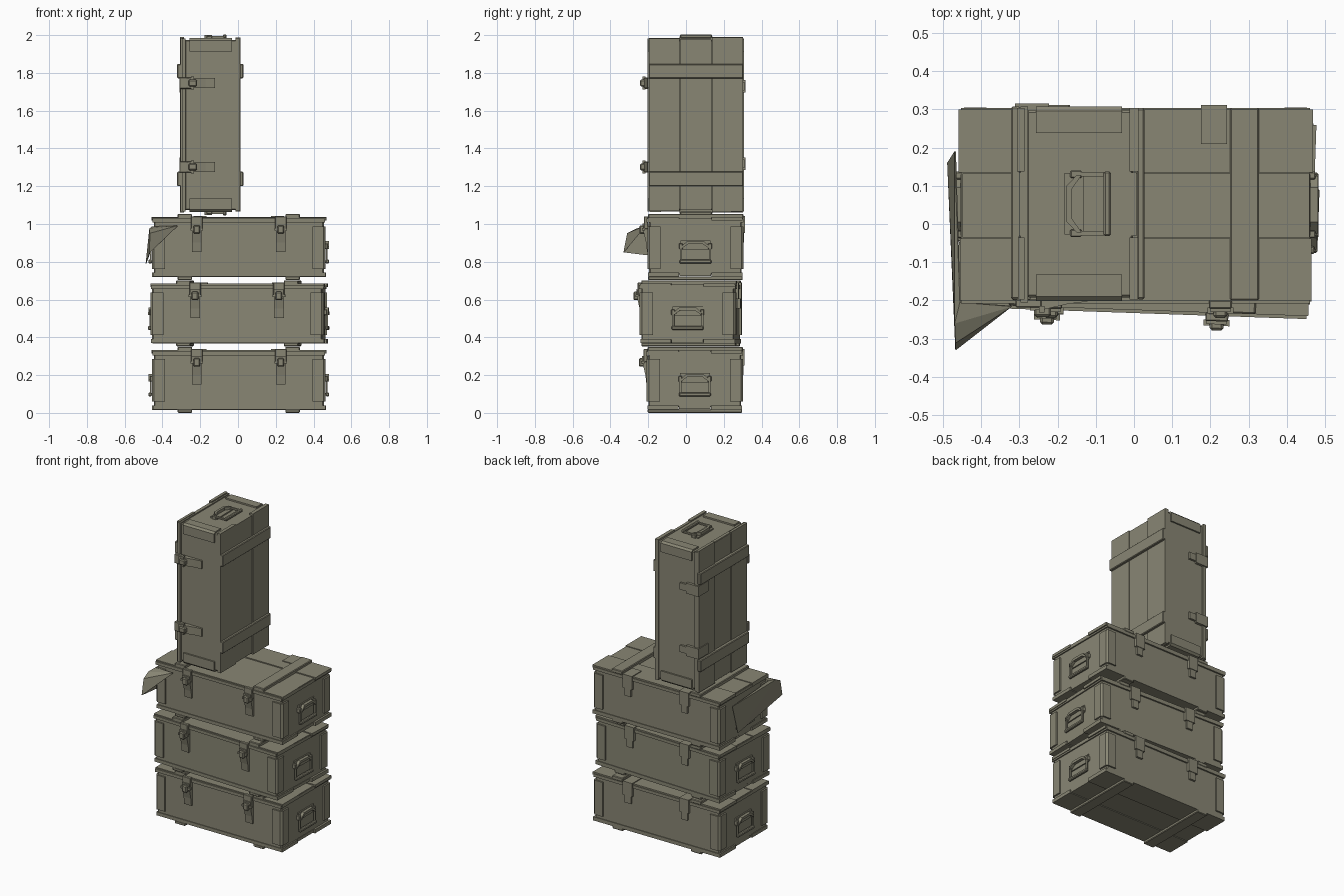
import bpy, bmesh
from math import radians
from mathutils import Matrix, Vector

if "Cube" in bpy.data.objects:
    bpy.data.objects.remove(bpy.data.objects["Cube"])

olive = bpy.data.materials.new("olive_paint")
olive.use_nodes = True
colour = (0.25, 0.24, 0.175, 1)
olive.diffuse_color = colour
olive.node_tree.nodes["Principled BSDF"].inputs["Base Color"].default_value = colour
olive.node_tree.nodes["Principled BSDF"].inputs["Roughness"].default_value = 0.8


def finish(name, bm, matrix):
    mesh = bpy.data.meshes.new(name)
    bmesh.ops.recalc_face_normals(bm, faces=bm.faces)
    bm.to_mesh(mesh)
    bm.free()
    mesh.materials.append(olive)
    obj = bpy.data.objects.new(name, mesh)
    bpy.context.scene.collection.objects.link(obj)
    obj.matrix_world = matrix
    return obj


def box(bm, x0, x1, y0, y1, z0, z1, bevel=0.0):
    size = Vector((x1 - x0, y1 - y0, z1 - z0))
    mid = Vector((x0 + x1, y0 + y1, z0 + z1)) / 2
    m = Matrix.Translation(mid) @ Matrix.Diagonal((*size, 1))
    verts = bmesh.ops.create_cube(bm, size=1, matrix=m)["verts"]
    if bevel:
        edges = list({e for v in verts for e in v.link_edges})
        bmesh.ops.bevel(bm, geom=edges, offset=bevel, segments=1, affect='EDGES')


def prism(bm, profile, place, a, b):
    # Extrude a closed profile between a and b, mapped by place(u, v, w)
    ends = [[bm.verts.new(place(u, v, w)) for u, v in profile] for w in (a, b)]
    bm.faces.new(ends[0])
    bm.faces.new(ends[1][::-1])
    n = len(profile)
    for i in range(n):
        j = (i + 1) % n
        bm.faces.new((ends[0][i], ends[0][j], ends[1][j], ends[1][i]))


L, D = 0.455, 0.25      # half length and half depth of a crate
PLANKS = [(-D, -0.088, 0.0), (-0.085, 0.082, -0.006), (0.085, D, 0.004)]
BATTENS = (-0.285, 0.285)


def crate(prefix, matrix):
    # Walls
    bm = bmesh.new()
    box(bm, -L + 0.005, L - 0.005, -D + 0.005, D - 0.005, 0.03, 0.31, 0.006)
    finish(prefix + "_walls", bm, matrix)

    # Base boards and skids
    bm = bmesh.new()
    for y0, y1, shift in PLANKS:
        box(bm, -L - shift, L + 0.004 + shift, y0, y1, 0.018 - shift / 2, 0.04)
    for x in BATTENS:
        box(bm, x - 0.038, x + 0.038, -D, D, 0, 0.02, 0.004)
    finish(prefix + "_base", bm, matrix)

    # Lid boards, rim and cleats
    bm = bmesh.new()
    box(bm, -L - 0.002, L + 0.002, -D - 0.008, D + 0.004, 0.305, 0.325)
    for y0, y1, shift in PLANKS:
        box(bm, -L - 0.004 - shift, L + 0.006 + shift, y0, y1, 0.315, 0.332 + shift / 2)
    for x in BATTENS:
        box(bm, x - 0.038, x + 0.038, -D, D + 0.004, 0.325, 0.35, 0.004)
    finish(prefix + "_lid", bm, matrix)

    # Bent metal plates wrapped round the upright corners
    bm = bmesh.new()
    t, arm, r = 0.005, 0.065, 0.012
    wrap = [(L + t, D - arm), (L + t, D + t - r), (L + t - r, D + t),
            (L - arm, D + t), (L - arm, D - 0.008), (L - 0.008, D - 0.008),
            (L - 0.008, D - arm)]
    for sx in (-1, 1):
        for sy in (-1, 1):
            prism(bm, wrap, lambda u, v, w: (sx * u, sy * v, w), 0.06, 0.285)
    finish(prefix + "_corner_plates", bm, matrix)

    # Front latches: strap, buckle, pin and top hook
    bm = bmesh.new()
    for x in (-0.222, 0.222):
        strap = [(-D + 0.01, 0.15), (-D - 0.006, 0.15), (-D - 0.012, 0.2),
                 (-D - 0.026, 0.26), (-D - 0.03, 0.3), (-D + 0.01, 0.3)]
        prism(bm, strap, lambda u, v, w: (w, u, v), x - 0.026, x + 0.026)
        box(bm, x - 0.03, x + 0.03, -D - 0.022, -D, 0.27, 0.338, 0.003)
        box(bm, x - 0.018, x + 0.018, -D - 0.046, -D, 0.245, 0.29, 0.006)
        box(bm, x - 0.034, x + 0.034, -D - 0.034, -D - 0.018, 0.262, 0.276)
    finish(prefix + "_latches", bm, matrix)

    # Back hinges, with a leaf on the lid and one on the wall
    bm = bmesh.new()
    for x in (-0.205, 0.205):
        box(bm, x - 0.034, x + 0.034, D - 0.09, D + 0.012, 0.325, 0.339)
        box(bm, x - 0.034, x + 0.034, D - 0.01, D + 0.012, 0.25, 0.339)
        box(bm, x - 0.022, x + 0.022, D - 0.01, D + 0.008, 0.2, 0.25)
    finish(prefix + "_hinges", bm, matrix)

    # End handles: mounting plate, lugs and hanging loop
    bm = bmesh.new()
    for sx in (-1, 1):
        def end_box(out0, out1, y0, y1, z0, z1, bevel=0.0):
            a, b = sorted((sx * (L + out0), sx * (L + out1)))
            box(bm, a, b, y0, y1, z0, z1, bevel)
        end_box(-0.01, 0.003, -0.08, 0.08, 0.16, 0.21)
        for sy in (-1, 1):
            y = sy * 0.077
            end_box(-0.01, 0.016, y - 0.01, y + 0.01, 0.165, 0.195, 0.003)
            end_box(0.006, 0.016, y - 0.006, y + 0.006, 0.095, 0.18)
        end_box(0.004, 0.024, -0.085, 0.085, 0.088, 0.108, 0.005)
        bow = [(-0.075, 0.165), (-0.04, 0.19), (0.04, 0.19), (0.075, 0.165),
               (0.075, 0.178), (0.045, 0.206), (-0.045, 0.206), (-0.075, 0.178)]
        prism(bm, bow, lambda u, v, w: (sx * w, u, v), L + 0.002, L + 0.022)
    finish(prefix + "_handles", bm, matrix)


# Three stacked crates, the middle one slightly askew
def stacked(y, z, turn=0):
    return Matrix.Translation((0.004, y, z)) @ Matrix.Rotation(radians(turn), 4, 'Z')


crate("bottom_crate", stacked(0.047, 0))
crate("middle_crate", stacked(0.025, 0.352, -2))
crate("upper_crate", stacked(0.05, 0.703))

# Crate standing on its end, lid towards the right
upright = Matrix.Translation((0.028, 0.053, 1.524)) @ Matrix.Rotation(radians(-90), 4, 'Y')
crate("upright_crate", upright)

# Loose bent sheet hanging over the corner of the upper crate
bm = bmesh.new()
inner, upper, crest, nose, tip, tail, back = [bm.verts.new(p) for p in (
    (-0.32, -0.215, 0.99), (-0.455, -0.205, 0.985), (-0.468, -0.26, 0.975),
    (-0.466, -0.31, 0.95), (-0.466, -0.33, 0.85), (-0.487, 0.16, 0.79),
    (-0.468, 0.19, 0.97))]
for face in ((inner, upper, crest), (inner, crest, nose), (inner, nose, tip),
             (upper, back, crest), (crest, back, tail), (crest, tail, nose),
             (nose, tail, tip)):
    bm.faces.new(face)
sheet = finish("loose_sheet", bm, Matrix.Identity(4))
thick = sheet.modifiers.new("thickness", 'SOLIDIFY')
thick.thickness = 0.004
thick.offset = 0
